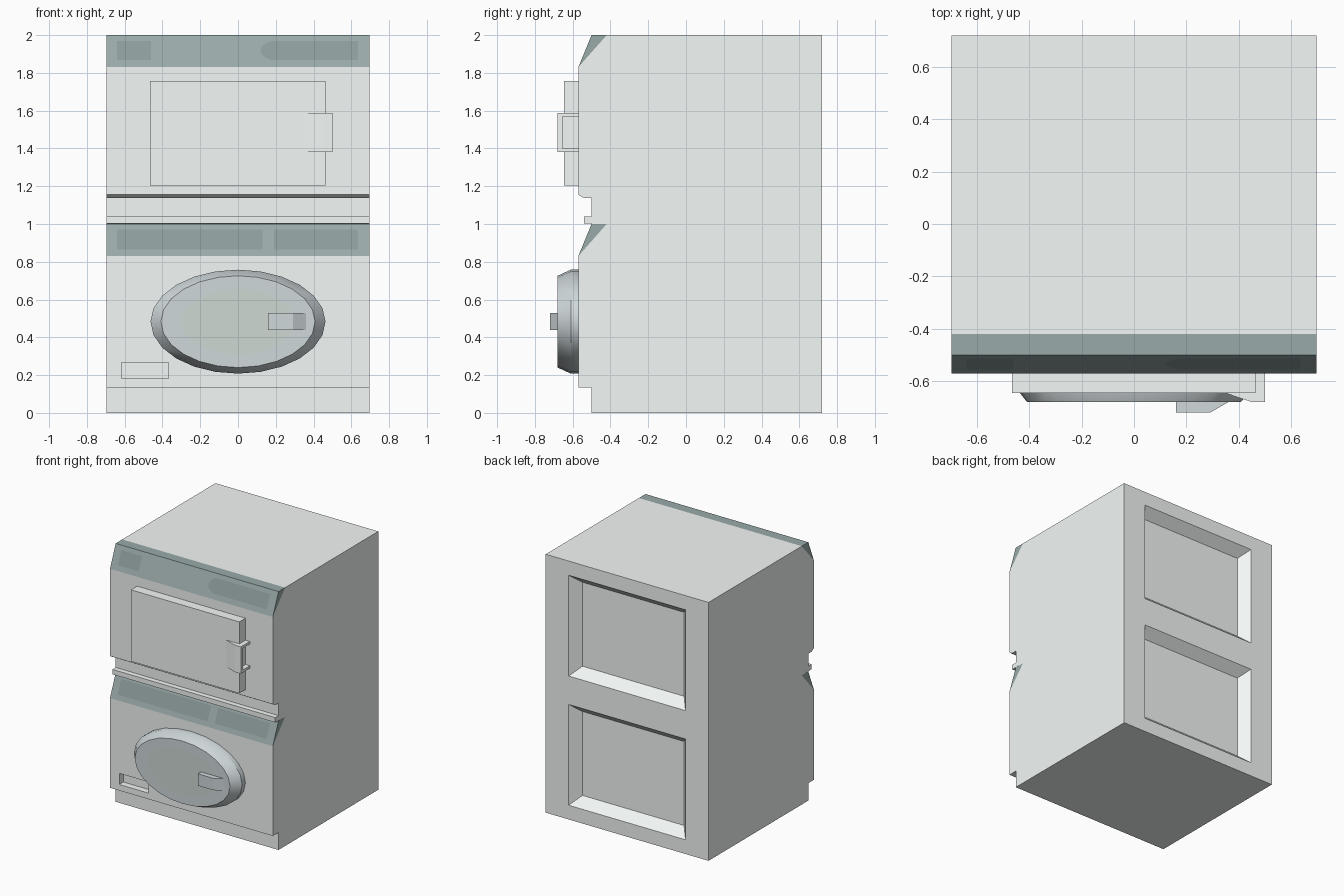
import bpy, bmesh
from math import pi, cos, sin
from mathutils import Vector

if "Cube" in bpy.data.objects:
    bpy.data.objects.remove(bpy.data.objects["Cube"])


def material(name, rgb):
    m = bpy.data.materials.new(name)
    m.diffuse_color = (*rgb, 1)
    m.use_nodes = True
    m.node_tree.nodes["Principled BSDF"].inputs["Base Color"].default_value = m.diffuse_color
    return m


WHITE = material("white", (0.90, 0.94, 0.92))
TEAL = material("teal", (0.32, 0.40, 0.40))
DARK_TEAL = material("dark_teal", (0.26, 0.33, 0.33))
STEEL = material("steel", (0.63, 0.69, 0.71))
GLASS = material("green_glass", (0.61, 0.69, 0.65))


def loft(name, rings, mat=WHITE):
    """Skin a list of equal-sized vertex rings and cap both ends."""
    bm = bmesh.new()
    rows = [[bm.verts.new(p) for p in ring] for ring in rings]
    n = len(rows[0])
    for a, b in zip(rows, rows[1:]):
        for i in range(n):
            j = (i + 1) % n
            bm.faces.new((a[i], a[j], b[j], b[i]))
    bm.faces.new(rows[0])
    if len(rows) > 1:
        bm.faces.new(rows[-1])
        bmesh.ops.recalc_face_normals(bm, faces=bm.faces)
    me = bpy.data.meshes.new(name)
    bm.to_mesh(me)
    bm.free()
    ob = bpy.data.objects.new(name, me)
    bpy.context.collection.objects.link(ob)
    me.materials.append(mat)
    return ob


def prism_x(name, yz, x0, x1, mat=WHITE):
    return loft(name, [[(x, y, z) for y, z in yz] for x in (x0, x1)], mat)


def prism_z(name, xy, z0, z1, mat=WHITE):
    return loft(name, [[(x, y, z) for x, y in xy] for z in (z0, z1)], mat)


def box(name, x0, x1, y0, y1, z0, z1, mat=WHITE):
    return prism_z(name, [(x0, y0), (x1, y0), (x1, y1), (x0, y1)], z0, z1, mat)


def rect(x0, x1, z0, z1):
    return [(x0, z0), (x1, z0), (x1, z1), (x0, z1)]


def cut(target, cutter):
    """Subtract the cutter from the target and delete it."""
    mod = target.modifiers.new("cut", 'BOOLEAN')
    mod.operation = 'DIFFERENCE'
    mod.solver = 'EXACT'
    mod.object = cutter
    cutter.hide_render = True
    bpy.context.view_layer.objects.active = target
    bpy.ops.object.modifier_apply(modifier=mod.name)
    bpy.data.objects.remove(cutter)


def drop_seam(ob):
    """Remove the hidden face where a control panel meets the cabinet."""
    seam = Vector((0, -0.17, 0.15)).normalized()
    bm = bmesh.new()
    bm.from_mesh(ob.data)
    hidden = [f for f in bm.faces if abs(f.normal.dot(seam)) > 0.9995]
    bmesh.ops.delete(bm, geom=hidden, context='FACES')
    bm.to_mesh(ob.data)
    bm.free()


W, FRONT, BACK = 0.697, -0.57, 0.72

# Cabinet: side profile with plinth, two panel notches and the middle groove
cabinet = prism_x("cabinet", [
    (BACK, 0), (-0.50, 0), (-0.50, 0.135), (FRONT, 0.135), (FRONT, 0.83),
    (-0.42, 1.0), (-0.54, 1.002), (-0.54, 1.04), (-0.50, 1.04),
    (-0.50, 1.137), (-0.54, 1.137), (FRONT, 1.155), (FRONT, 1.83),
    (-0.42, 2.0), (BACK, 2.0)], -W, W)

# Tapered back recesses and the small filter hatch
for z in (0.11, 1.11):
    rings = [(BACK + 0.05, 0), (BACK, 0), (BACK - 0.075, 0.065)]
    cut(cabinet, loft("recess_cutter", [
        [(x, y, h) for x, h in rect(-0.5 + t, 0.5 - t, z + t, z + 0.78 - t)]
        for y, t in rings]))
cut(cabinet, box("hatch_cutter", -0.617, -0.367, FRONT - 0.1, FRONT + 0.05, 0.182, 0.268))
drop_seam(cabinet)


# Sloping control panels with darker inlays
def inlay(name, xz, base):
    loft(name, [[(x, FRONT - 0.001 + (z - base) * 0.07 / 0.17, z) for x, z in xz]], DARK_TEAL)


for label, base in (("lower", 0.83), ("upper", 1.83)):
    drop_seam(prism_x(label + "_control_panel", [
        (FRONT, base), (-0.50, base + 0.17), (-0.42, base + 0.17)], -W, W, TEAL))
inlay("lower_left_inlay", rect(-0.64, 0.13, 0.865, 0.97), 0.83)
inlay("lower_right_inlay", rect(0.19, 0.635, 0.865, 0.97), 0.83)
inlay("upper_left_inlay", rect(-0.64, -0.46, 1.867, 1.97), 1.83)
inlay("upper_right_inlay", [(0.20 - 0.08 * sin(pi * i / 10), 1.9185 + 0.0515 * cos(pi * i / 10))
                            for i in range(11)] + [(0.635, 1.867), (0.635, 1.97)], 1.83)

# Square upper door with a ramped handle, hollow towards the right
box("upper_door", -0.465, 0.463, -0.645, FRONT, 1.205, 1.758)
handle = prism_z("upper_door_handle", [
    (0.345, -0.644), (0.45, -0.68), (0.50, -0.68), (0.50, FRONT), (0.45, FRONT)],
    1.38, 1.588)
cut(handle, box("handle_cutter", 0.464, 0.6, -0.655, -0.5, 1.40, 1.568))


# Oval lower door: bevelled rings of 24 sides
def oval(y, rx, rz):
    return [(rx * cos(2 * pi * i / 24), y, 0.483 + rz * sin(2 * pi * i / 24))
            for i in range(24)]


door = loft("lower_door", [oval(FRONT, 0.463, 0.275), oval(-0.61, 0.463, 0.275),
                           oval(-0.68, 0.408, 0.243)], STEEL)
bpy.ops.object.select_all(action='DESELECT')
door.select_set(True)
bpy.context.view_layer.objects.active = door
bpy.ops.object.shade_smooth_by_angle(angle=pi / 6)
window = loft("door_window", [oval(-0.681, 0.30, 0.175)], GLASS)

# Face the single-sided sheets outwards
for ob in bpy.data.objects:
    if len(ob.data.polygons) == 1 and ob.data.polygons[0].normal.y > 0:
        ob.data.flip_normals()

# Lower door handle with a ramp on its right
prism_z("lower_door_handle", [(0.16, -0.675), (0.16, -0.72), (0.29, -0.72),
                              (0.36, -0.68), (0.36, -0.675)], 0.438, 0.53, STEEL)
